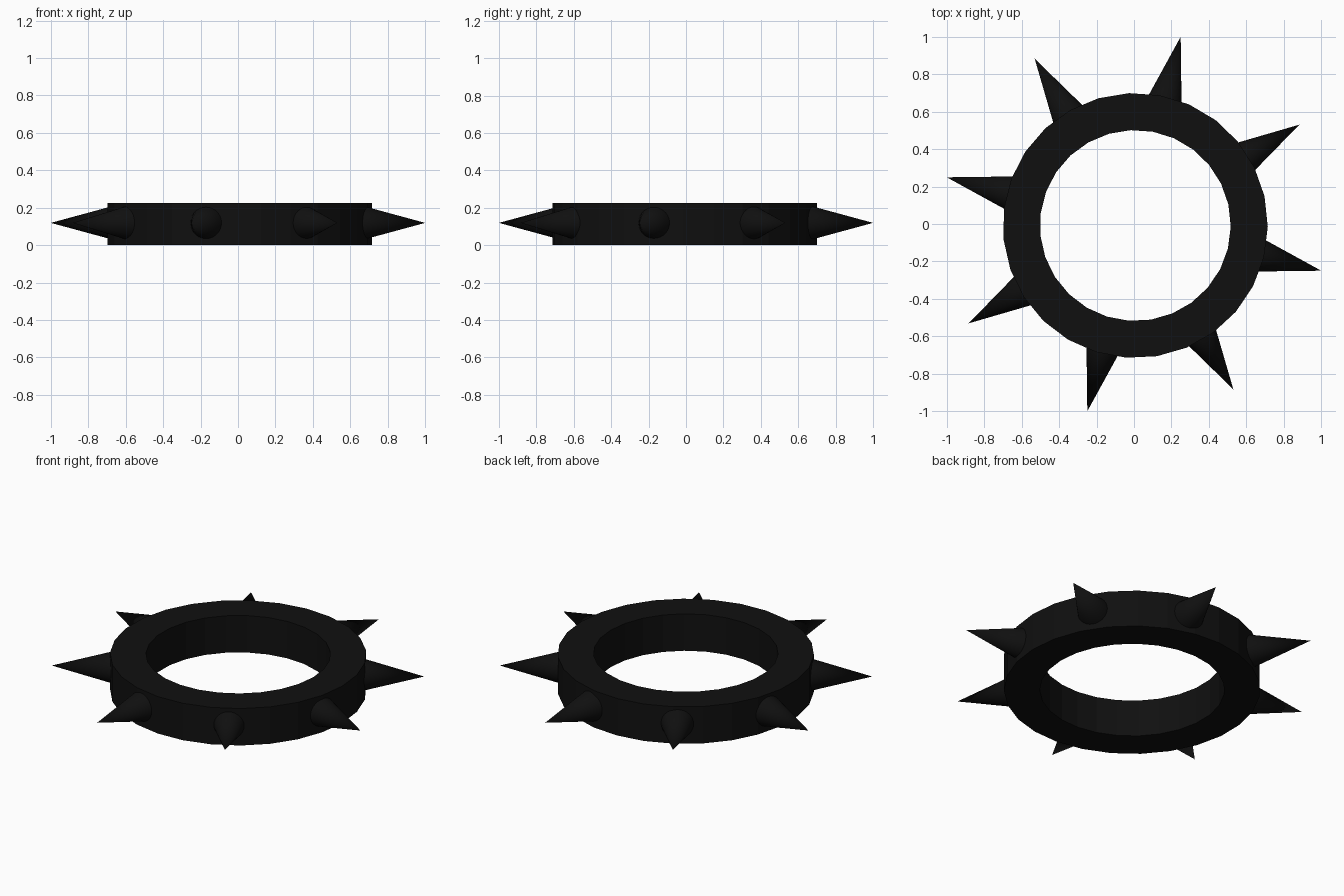
import bpy, bmesh
from math import cos, sin, pi, radians

if "Cube" in bpy.data.objects:
    bpy.data.objects.remove(bpy.data.objects["Cube"])

black = bpy.data.materials.new("black")
black.diffuse_color = (0.005, 0.005, 0.005, 1)
black.use_nodes = True
black.node_tree.nodes["Principled BSDF"].inputs["Base Color"].default_value = black.diffuse_color


def make_object(name, bm):
    bmesh.ops.recalc_face_normals(bm, faces=bm.faces)
    mesh = bpy.data.meshes.new(name)
    bm.to_mesh(mesh)
    bm.free()
    mesh.materials.append(black)
    obj = bpy.data.objects.new(name, mesh)
    bpy.context.collection.objects.link(obj)
    return obj


# Faceted band: rectangular section swept round 27 sides
SIDES = 27
profile = [(0.51, 0), (0.708, 0), (0.708, 0.225), (0.51, 0.225)]
bm = bmesh.new()
loops = []
for i in range(SIDES):
    a = 2 * pi * i / SIDES - radians(0.6)
    loops.append([bm.verts.new((r * cos(a), r * sin(a), z)) for r, z in profile])
for i in range(SIDES):
    p, q = loops[i], loops[(i + 1) % SIDES]
    for j in range(4):
        k = (j + 1) % 4
        bm.faces.new((p[j], q[j], q[k], p[k]))
band = make_object("band", bm)
band.location = (0.007, -0.008, 0)

# Eight conical spikes pointing outwards, bases sunk into the band
BASE, TIP = 0.67, 1.031
for i in range(8):
    a = radians(31 + 45 * i)
    bm = bmesh.new()
    bmesh.ops.create_cone(bm, cap_ends=True, segments=28, radius1=0.095,
                          radius2=0, depth=TIP - BASE)
    spike = make_object(f"spike_{i + 1}", bm)
    mid = (BASE + TIP) / 2
    spike.location = (mid * cos(a), mid * sin(a), 0.119)
    spike.rotation_euler = (0, pi / 2, a)
    bpy.ops.object.select_all(action='DESELECT')
    spike.select_set(True)
    bpy.context.view_layer.objects.active = spike
    bpy.ops.object.shade_smooth_by_angle(angle=radians(30))
